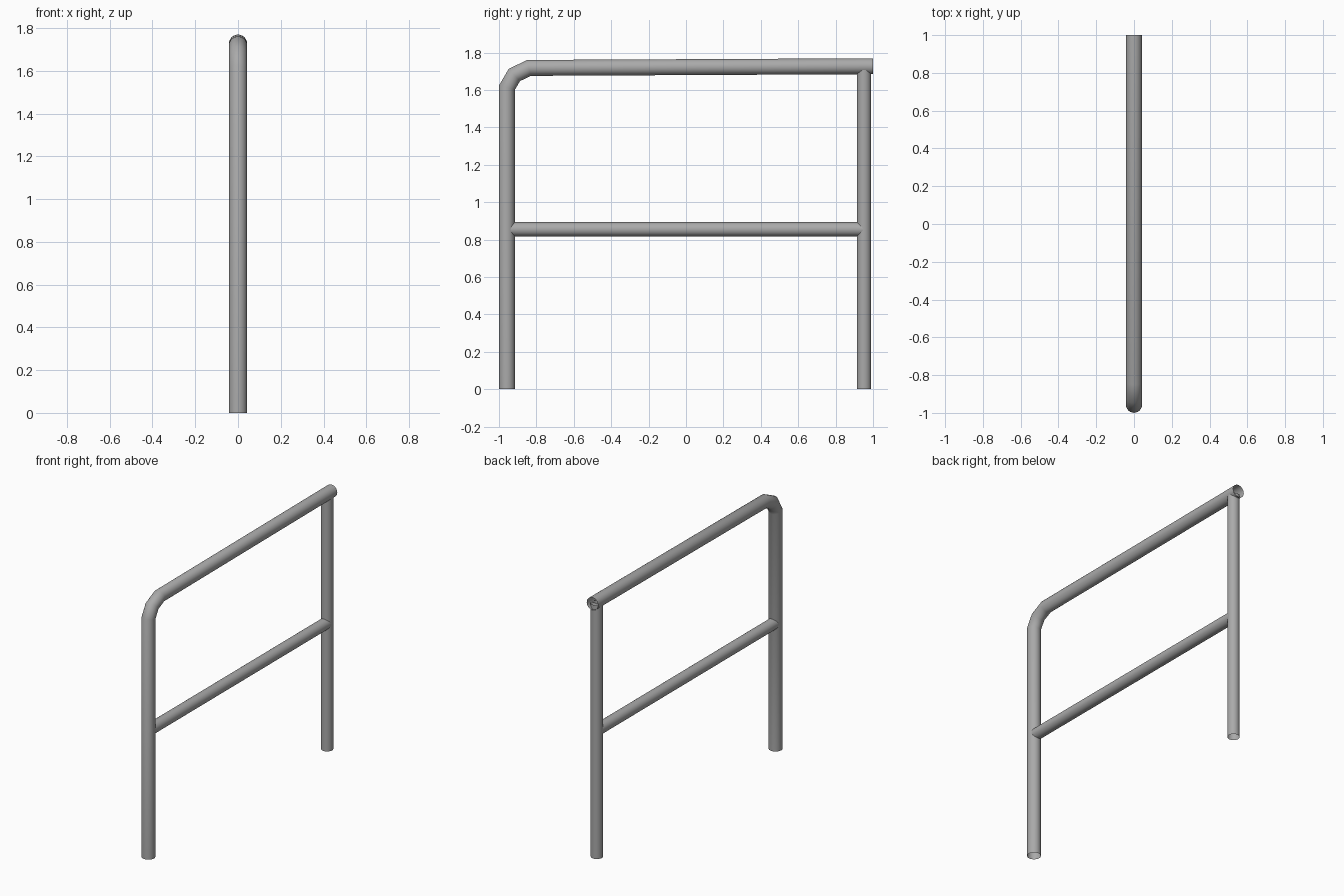
import bpy, bmesh
from math import sin, cos, tau
from mathutils import Vector

if "Cube" in bpy.data.objects:
    bpy.data.objects.remove(bpy.data.objects["Cube"])

SIDES = 24

# Dark grey metal
metal = bpy.data.materials.new("dark_grey_metal")
metal.diffuse_color = (0.4, 0.4, 0.4, 1)
metal.use_nodes = True
metal.node_tree.nodes["Principled BSDF"].inputs["Base Color"].default_value = metal.diffuse_color


def tube(name, path, radius):
    """Open-ended mitred round tube along (y, z) points in the x = 0 plane."""
    pts = [Vector((0, y, z)) for y, z in path]
    across = Vector((1, 0, 0))
    bm = bmesh.new()
    rings = []
    for i, p in enumerate(pts):
        d_in = (p - pts[i - 1]).normalized() if i > 0 else None
        d_out = (pts[i + 1] - p).normalized() if i < len(pts) - 1 else None
        d_in, d_out = d_in or d_out, d_out or d_in
        tangent = (d_in + d_out).normalized()
        side = across.cross(tangent) / tangent.dot(d_in)
        rings.append([bm.verts.new(p + radius * (across * cos(tau * k / SIDES)
                                                 + side * sin(tau * k / SIDES)))
                      for k in range(SIDES)])
    for a, b in zip(rings, rings[1:]):
        for k in range(SIDES):
            n = (k + 1) % SIDES
            bm.faces.new((a[k], a[n], b[n], b[k])).smooth = True
    bmesh.ops.recalc_face_normals(bm, faces=bm.faces)
    mesh = bpy.data.meshes.new(name)
    bm.to_mesh(mesh)
    bm.free()
    mesh.materials.append(metal)
    obj = bpy.data.objects.new(name, mesh)
    bpy.context.collection.objects.link(obj)
    return obj


# Front post bending into the slightly rising handrail
tube("front_post_and_handrail",
     [(-0.957, 0), (-0.957, 1.613), (-0.918, 1.68), (-0.84, 1.718), (1.0, 1.727)], 0.0425)

# Straight rear post, ending just inside the handrail
tube("rear_post", [(0.952, 0), (0.952, 1.715)], 0.038)

# Horizontal middle rail between the posts
tube("middle_rail", [(-0.95, 0.855), (0.945, 0.855)], 0.038)
